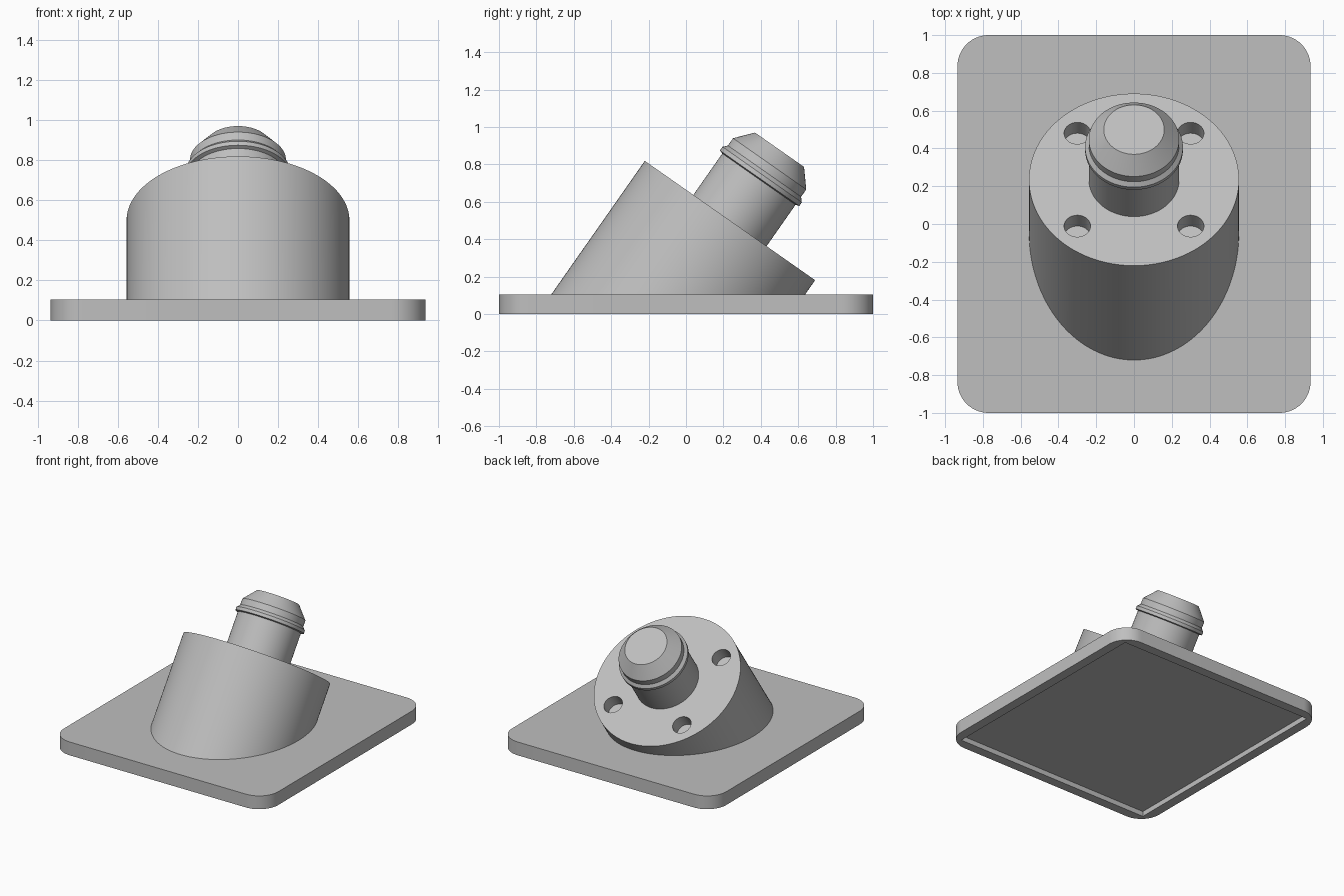
import bpy, bmesh
from math import radians, pi, cos, sin
from mathutils import Matrix

default = bpy.data.objects.get("Cube")
if default:
    bpy.data.objects.remove(default)

grey = bpy.data.materials.new("light grey")
grey.use_nodes = True
colour = (0.52, 0.52, 0.52, 1)
grey.diffuse_color = colour
grey.node_tree.nodes["Principled BSDF"].inputs["Base Color"].default_value = colour

PLATE_TOP = 0.105
# Tilted axis frame: origin at the centre of the slanted face, z along its normal
TILT = Matrix.Translation((0, 0.235, 0.5)) @ Matrix.Rotation(radians(-35), 4, 'X')


def make(name, bm, matrix=Matrix()):
    bm.transform(matrix)
    bmesh.ops.recalc_face_normals(bm, faces=bm.faces)
    mesh = bpy.data.meshes.new(name)
    bm.to_mesh(mesh)
    bm.free()
    mesh.materials.append(grey)
    obj = bpy.data.objects.new(name, mesh)
    bpy.context.collection.objects.link(obj)
    return obj


def turned(profile, segments=96):
    """Solid of revolution from (radius, height) points, capped at both ends."""
    bm = bmesh.new()
    rings = [[bm.verts.new((r * cos(2 * pi * i / segments), r * sin(2 * pi * i / segments), h))
              for i in range(segments)] for r, h in profile]
    for low, high in zip(rings, rings[1:]):
        for i in range(segments):
            j = (i + 1) % segments
            bm.faces.new((low[i], low[j], high[j], high[i]))
    bm.faces.new(rings[0])
    bm.faces.new(rings[-1])
    return bm


def box(sx, sy, z0, z1, corner=0):
    bm = bmesh.new()
    bmesh.ops.create_cube(bm, size=1)
    bm.transform(Matrix.Translation((0, 0, (z0 + z1) / 2)) @ Matrix.Diagonal((sx, sy, z1 - z0, 1)))
    if corner:
        upright = [e for e in bm.edges if abs(e.verts[0].co.z - e.verts[1].co.z) > 0.01]
        bmesh.ops.bevel(bm, geom=upright, offset=corner, segments=14, profile=0.5, affect='EDGES')
    return bm


def cut(obj, cutter):
    cutter.hide_render = True
    mod = obj.modifiers.new("cut", 'BOOLEAN')
    mod.operation = 'DIFFERENCE'
    mod.solver = 'EXACT'
    mod.object = cutter
    bpy.context.view_layer.objects.active = obj
    bpy.ops.object.modifier_apply(modifier=mod.name)
    bpy.data.objects.remove(cutter)


# Base plate with rounded corners and a shallow recess underneath
plate = make("base_plate", box(1.87, 2, 0, PLATE_TOP, 0.165))
cut(plate, make("recess_cutter", box(1.72, 1.85, -0.1, 0.04)))

# Slanted drum, trimmed level with the plate
bm = turned([(0.556, -1.2), (0.556, 0)], 128)
bm.transform(TILT)
trim = bmesh.ops.bisect_plane(bm, geom=bm.verts[:] + bm.edges[:] + bm.faces[:],
                              plane_co=(0, 0, PLATE_TOP - 0.005), plane_no=(0, 0, 1), clear_inner=True)
bmesh.ops.contextual_create(bm, geom=[e for e in trim["geom_cut"] if isinstance(e, bmesh.types.BMEdge)])
drum = make("slanted_drum", bm)

# Four blind bolt holes in the slanted face
for x in (-0.3, 0.3):
    for y in (-0.3, 0.3):
        hole = turned([(0.07, -0.1), (0.07, 0.1)], 48)
        cut(drum, make("hole_cutter", hole, TILT @ Matrix.Translation((x, y, 0))))

# Spigot with a raised ring and chamfered tip
spigot = make("spigot", turned([(0.239, -0.03), (0.239, 0.27), (0.259, 0.276), (0.259, 0.3),
                                (0.239, 0.322), (0.239, 0.37), (0.16, 0.462)]), TILT)

# Smooth curved walls, crisp edges
bpy.ops.object.select_all(action='DESELECT')
for obj in (plate, drum, spigot):
    obj.select_set(True)
bpy.context.view_layer.objects.active = drum
bpy.ops.object.shade_smooth_by_angle(angle=radians(20))
